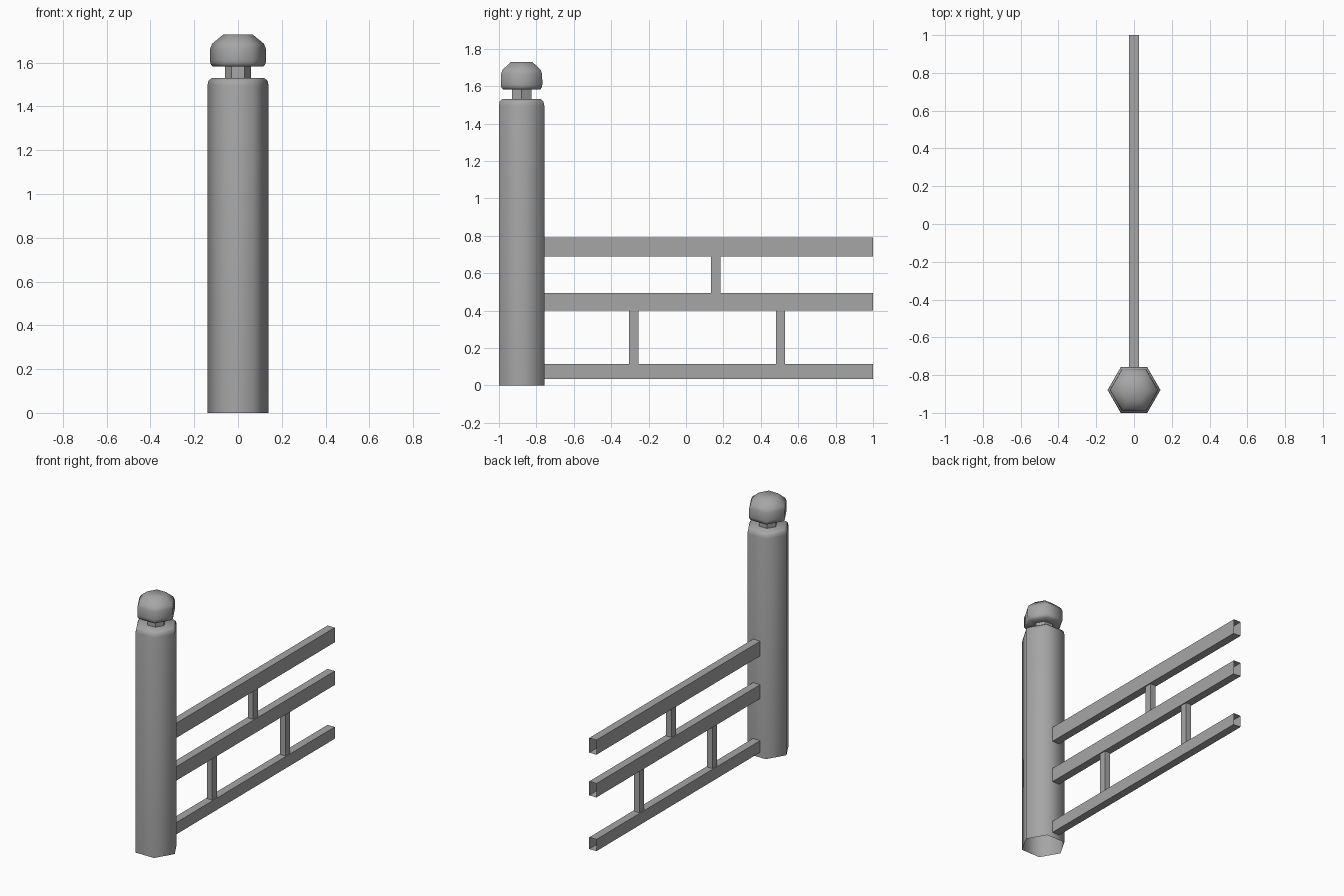
import bpy, bmesh, math

cube = bpy.data.objects.get("Cube")
if cube:
    bpy.data.objects.remove(cube, do_unlink=True)

# Single plain grey
grey = bpy.data.materials.new("grey")
grey.use_nodes = True
COLOUR = (0.38, 0.38, 0.38, 1)
grey.diffuse_color = COLOUR
grey.node_tree.nodes["Principled BSDF"].inputs["Base Color"].default_value = COLOUR


def make_object(name, bm, smooth=False):
    mesh = bpy.data.meshes.new(name)
    for face in bm.faces:
        face.smooth = smooth
    bm.to_mesh(mesh)
    bm.free()
    mesh.materials.append(grey)
    obj = bpy.data.objects.new(name, mesh)
    bpy.context.collection.objects.link(obj)
    return obj


def hex_turning(name, profile, y, cap_top=False, smooth=True):
    """Six-sided turned shape from (radius, height) pairs, listed upwards."""
    bm = bmesh.new()
    rings = []
    for r, z in profile:
        rings.append([bm.verts.new((r * math.cos(k * math.pi / 3),
                                    y + r * math.sin(k * math.pi / 3), z))
                      for k in range(6)])
    for low, high in zip(rings, rings[1:]):
        for k in range(6):
            n = (k + 1) % 6
            bm.faces.new((low[k], low[n], high[n], high[k]))
    if cap_top:
        bm.faces.new(rings[-1])
    return make_object(name, bm, smooth)


def tube(name, start, end, half_w, half_h, axis):
    """Open-ended four-sided tube along y (rails) or z (struts)."""
    bm = bmesh.new()
    rings = []
    for x0, y0, z0 in (start, end):
        ring = []
        for sx, s in ((-1, -1), (1, -1), (1, 1), (-1, 1)):
            if axis == "y":
                co = (x0 + sx * half_w, y0, z0 + s * half_h)
            else:
                co = (x0 + sx * half_w, y0 + s * half_h, z0)
            ring.append(bm.verts.new(co))
        rings.append(ring)
    a, b = rings
    for k in range(4):
        n = (k + 1) % 4
        bm.faces.new((a[k], a[n], b[n], b[k]))
    bmesh.ops.recalc_face_normals(bm, faces=bm.faces)
    return make_object(name, bm)


# Post, neck and finial
POST_Y = -0.879
hex_turning("post", [(0.14, 0), (0.14, 1.495), (0.135, 1.517),
                     (0.12, 1.53)], POST_Y, cap_top=True)
hex_turning("neck", [(0.06, 1.525), (0.06, 1.59)], POST_Y, smooth=False)
hex_turning("finial", [(0.06, 1.582), (0.115, 1.582), (0.126, 1.595),
                       (0.128, 1.61), (0.127, 1.665), (0.118, 1.687),
                       (0.068, 1.728)], POST_Y, cap_top=True)

# Rails
for name, low, high in (("bottom_rail", 0.035, 0.115),
                        ("middle_rail", 0.40, 0.495),
                        ("top_rail", 0.69, 0.79)):
    mid = (low + high) / 2
    tube(name, (0, -0.76, mid), (0, 1, mid), 0.027, (high - low) / 2, "y")

# Struts between the rails
for name, y, low, high in (("upper_strut", 0.16, 0.495, 0.69),
                           ("lower_front_strut", -0.28, 0.115, 0.40),
                           ("lower_back_strut", 0.505, 0.115, 0.40)):
    tube(name, (0, y, low), (0, y, high), 0.02, 0.025, "z")
